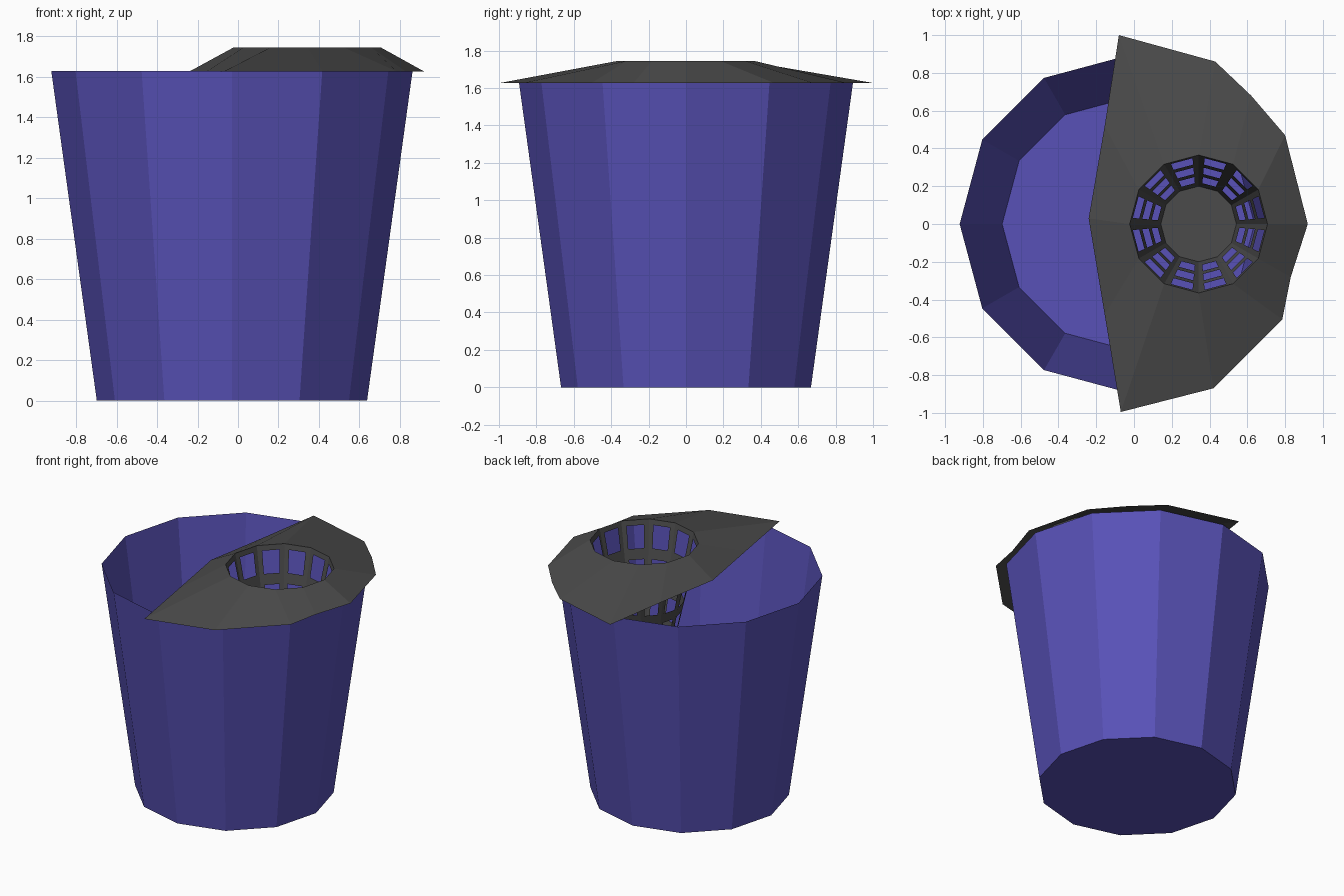
import bpy
import bmesh
import math
from mathutils import Vector

if "Cube" in bpy.data.objects:
    bpy.data.objects.remove(bpy.data.objects["Cube"])

SIDES = 12
RIM_Z, RING_Z, BASKET_Z = 1.63, 1.745, 1.0
BUCKET_X, BASKET_X = -0.03, 0.342


def material(name, color):
    mat = bpy.data.materials.new(name)
    mat.diffuse_color = (*color, 1.0)
    mat.use_nodes = True
    mat.node_tree.nodes["Principled BSDF"].inputs["Base Color"].default_value = mat.diffuse_color
    return mat


def ring(cx, radius, z):
    """Points of a regular polygon ring, starting at +x."""
    steps = [2 * math.pi * i / SIDES for i in range(SIDES)]
    return [Vector((cx + radius * math.cos(a), radius * math.sin(a), z)) for a in steps]


def finish(name, bm, mat):
    bmesh.ops.remove_doubles(bm, verts=bm.verts, dist=0.0005)
    mesh = bpy.data.meshes.new(name)
    bm.to_mesh(mesh)
    bm.free()
    mesh.materials.append(mat)
    obj = bpy.data.objects.new(name, mesh)
    bpy.context.collection.objects.link(obj)
    return obj


def face(bm, points):
    return bm.faces.new([bm.verts.new(p) for p in points])


def bridge(bm, low, high):
    """Quads between two rings, facing outward / upward."""
    for i in range(SIDES):
        j = (i + 1) % SIDES
        face(bm, (low[i], low[j], high[j], high[i]))


blue = material("bucket blue", (0.098, 0.083, 0.474))
grey = material("wringer grey", (0.070, 0.070, 0.070))

# Bucket: tapered open shell with a closed floor
bm = bmesh.new()
floor = ring(BUCKET_X, 0.668, 0.0)
bridge(bm, floor, ring(BUCKET_X, 0.893, RIM_Z))
face(bm, floor[::-1])
finish("bucket", bm, blue)

# Lid: sloped collar from the overhanging outline up to the basket ring
outline = [(0.92, 0.0), (0.80, 0.47), (0.62, 0.68), (0.43, 0.86),
           (-0.08, 1.0), (-0.155, 0.52), (-0.24, 0.03), (-0.155, -0.48),
           (-0.07, -0.995), (0.42, -0.87), (0.785, -0.505), (0.83, -0.28)]
bm = bmesh.new()
top_ring = ring(BASKET_X, 0.365, RING_Z)
bridge(bm, [Vector((x, y, RIM_Z - 0.003)) for x, y in outline], top_ring)
finish("lid", bm, grey)

# Wringer basket: each side is a lattice with three open windows
bm = bmesh.new()
base_ring = ring(BASKET_X, 0.2, BASKET_Z)
columns = [0.0, 0.18, 0.82, 1.0]
rows = [0.0, 0.05, 0.26, 0.36, 0.57, 0.67, 0.87, 1.0]
for i in range(SIDES):
    j = (i + 1) % SIDES

    def point(u, v):
        return top_ring[i].lerp(top_ring[j], u).lerp(base_ring[i].lerp(base_ring[j], u), v)

    for r, (v0, v1) in enumerate(zip(rows, rows[1:])):
        for c, (u0, u1) in enumerate(zip(columns, columns[1:])):
            if c == 1 and r % 2 == 1:
                continue  # window opening
            face(bm, (point(u0, v0), point(u0, v1), point(u1, v1), point(u1, v0)))
face(bm, base_ring)
finish("wringer_basket", bm, grey)
